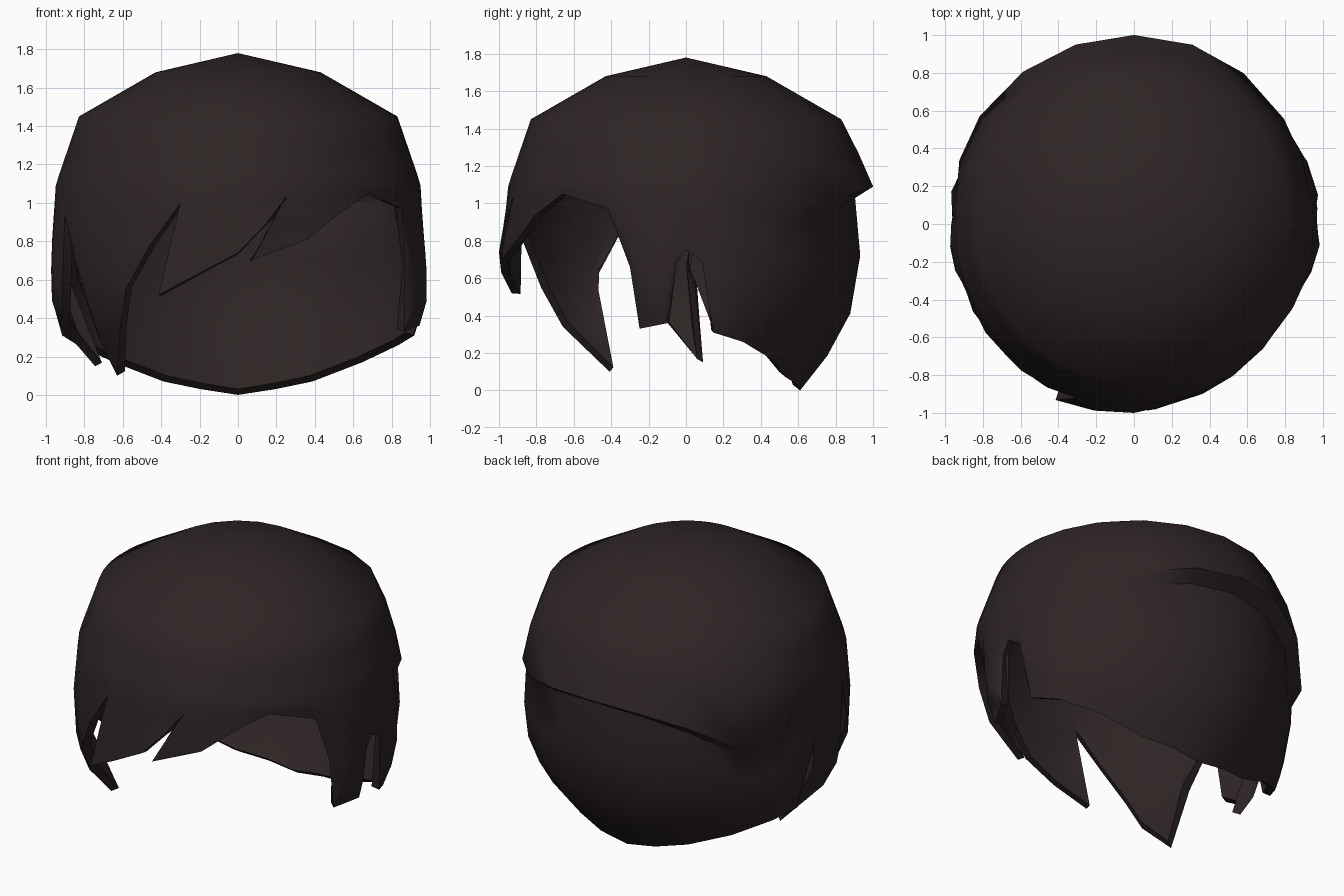
import bpy
import bmesh
from math import sin, cos, radians

if "Cube" in bpy.data.objects:
    bpy.data.objects.remove(bpy.data.objects["Cube"], do_unlink=True)

# Dark brown hair colour
hair = bpy.data.materials.new("dark_brown_hair")
hair.use_nodes = True
colour = (0.028, 0.0185, 0.0185, 1)
hair.diffuse_color = colour
bsdf = hair.node_tree.nodes["Principled BSDF"]
bsdf.inputs["Base Color"].default_value = colour
bsdf.inputs["Roughness"].default_value = 0.9

# Dome silhouette: height, radius
PROFILE = [(0, .61), (.15, .74), (.31, .85), (.5, .94), (.75, .97),
           (1.1, .95), (1.45, .83), (1.68, .43), (1.78, 0)]
# Back ledge: angle from the front, height, depth
LEDGE = [(-180, 1.09, .1), (-152, 1.05, .09), (-114, .72, .05), (-98, 1.15, 0),
         (100, 1.15, 0), (129, .95, .03), (155, 1.06, .09), (180, 1.09, .1)]
# Locks of the right side: root angle, tip angle, tip height, tip radius
RIGHT = [(-100, -100, .31, .93), (-95, -92, .72, .96), (-86, -97, .15, .75),
         (-81, -84, .36, .93), (-76, -75, .45, .95), (-71, -70, .93, .96),
         (-64, -60, .6, .96), (-52, -57, .1, .75), (-45, -43, .34, .9),
         (-38, -37, .55, .97), (-28, -28, .78, .98)]
# Swept fringe
FRINGE = [(-19, -18, 1, .97), (-12, -24, .52, 1.02), (-6, -12, .63, 1.01),
          (2, 0, .74, 1), (8, 8, .88, .98), (15, 15, 1.03, .96),
          (20, 4, .7, .99), (25, 22, .81, .97), (33, 33, .94, .96),
          (45, 46, 1.05, .95)]
# Locks of the left side
LEFT = [(60, 64, .97, .95), (69, 71, .66, .92), (76, 74, .33, .9),
        (82, 84, .36, .95), (87, 87, .68, .97), (90, 90, .75, .97),
        (95, 95, .69, .97), (99, 99, .31, .93)]
# Rounded nape, the same on both sides: angle, height, radius
NAPE = [(110, .26, .89), (125, .17, .79), (144, .07, .66), (162, .03, .63)]


def lerp_table(table, x, column=1):
    for a, b in zip(table, table[1:]):
        if x <= b[0]:
            f = (x - a[0]) / (b[0] - a[0])
            return a[column] + f * (b[column] - a[column])
    return table[-1][column]


def point(angle, r, z):
    a = radians(angle)
    return (r * sin(a), -r * cos(a), z)


def column_points(root, tip, hem, hem_r):
    """One strip of hair from the crown down to its hem."""
    brk = lerp_table(LEDGE, root)
    lip = lerp_table(LEDGE, root, 2)
    pts = [point(root, lerp_table(PROFILE, z), z) for z in (1.68, 1.45)]
    mid = (1.45 + brk) / 2
    pts.append(point(root, lerp_table(PROFILE, mid) + lip * .3, mid))
    pts.append(point(root, lerp_table(PROFILE, brk) + lip * .5, brk))
    start = brk - .06
    for f in (0, .3, .6, .82, 1):
        z = start + f * (hem - start)
        t = (brk - z) / (brk - hem)
        r = lerp_table(PROFILE, z) - lip * .5 * (1 - f)
        r += (hem_r - lerp_table(PROFILE, hem)) * t * t
        pts.append(point(root + t * (tip - root), r, z))
    return pts


nape_left = [(a, a, z, r) for a, z, r in NAPE]
nape_right = [(-a, -a, z, r) for a, z, r in reversed(NAPE)]
columns = [(-180, -180, 0, .61)] + nape_right + RIGHT + FRINGE + LEFT + nape_left

# Hair shell
bm = bmesh.new()
crown = bm.verts.new((0, 0, 1.78))
strips = [[bm.verts.new(p) for p in column_points(*c)] for c in columns]
for a, b in zip(strips, strips[1:] + strips[:1]):
    bm.faces.new((crown, a[0], b[0]))
    for i in range(len(a) - 1):
        bm.faces.new((a[i], a[i + 1], b[i + 1], b[i]))
bmesh.ops.recalc_face_normals(bm, faces=bm.faces)
if sum(f.normal.z for f in crown.link_faces) < 0:
    bmesh.ops.reverse_faces(bm, faces=bm.faces)
mesh = bpy.data.meshes.new("hair_shell")
bm.to_mesh(mesh)
bm.free()
mesh.materials.append(hair)
shell = bpy.data.objects.new("hair_shell", mesh)
bpy.context.collection.objects.link(shell)

# Thickness of the hair, grown inward
solid = shell.modifiers.new("thickness", "SOLIDIFY")
solid.thickness = .05
solid.offset = -1

bpy.ops.object.select_all(action="DESELECT")
shell.select_set(True)
bpy.context.view_layer.objects.active = shell
bpy.ops.object.modifier_apply(modifier=solid.name)
bpy.ops.object.shade_smooth_by_angle(angle=radians(50))
